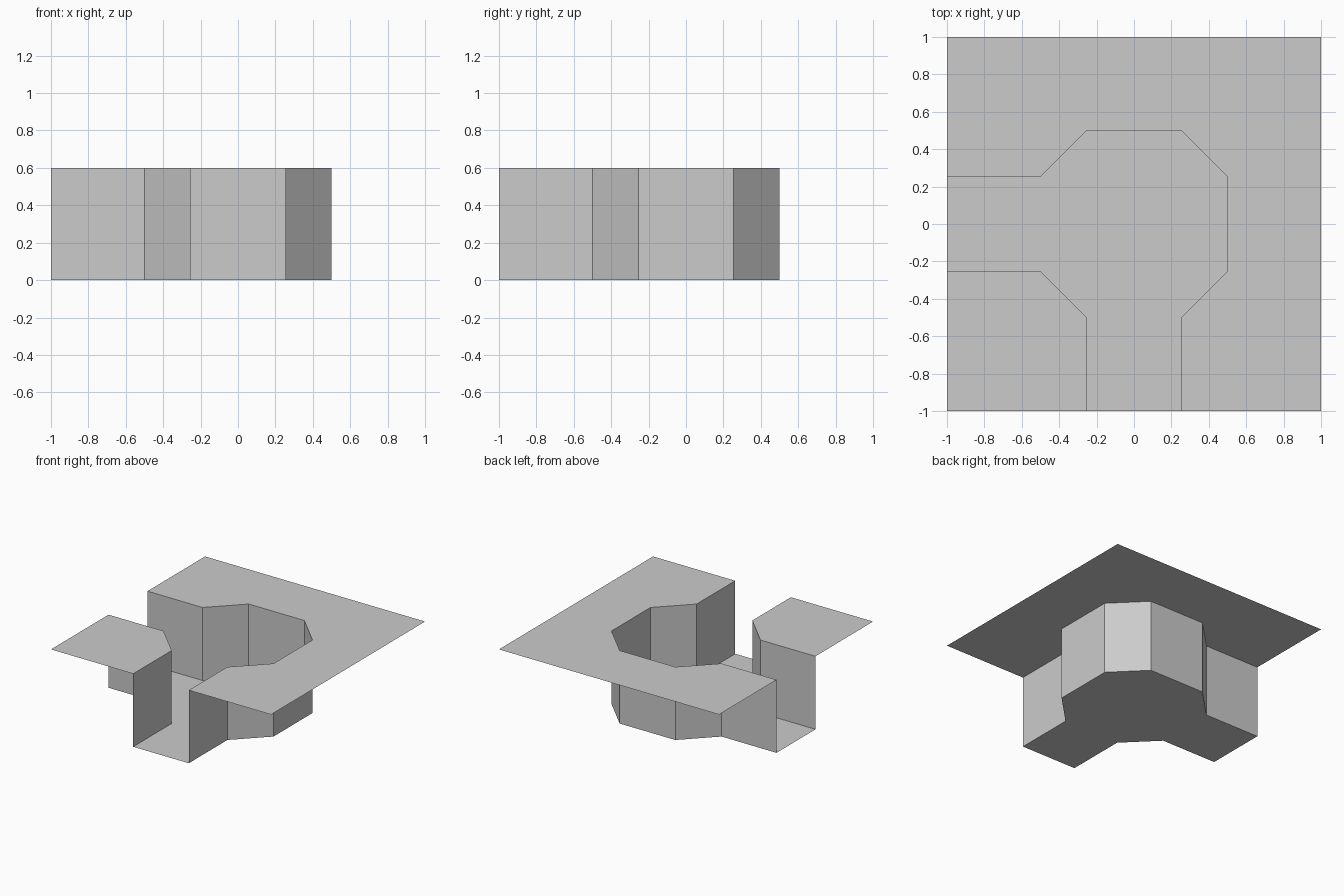
import bpy, bmesh

if "Cube" in bpy.data.objects:
    bpy.data.objects.remove(bpy.data.objects["Cube"])

TOP = 0.6           # height of the ground surface
H = 0.253           # half width of the channel
R = 0.5             # half width of the basin

# Plan outlines of the two channel banks
outer_bank = [(-1, H), (-R, H), (-H, R), (H, R), (R, H), (R, -H), (H, -R), (H, -1)]
inner_bank = [(-H, -1), (-H, -R), (-R, -H), (-1, -H)]


def make_object(name, faces, up=None):
    bm = bmesh.new()
    for pts in faces:
        bm.faces.new([bm.verts.new(p) for p in pts])
    bmesh.ops.remove_doubles(bm, verts=bm.verts, dist=1e-5)
    bm.normal_update()
    if up:
        for f in bm.faces:
            if f.normal.z < 0:
                f.normal_flip()
    mesh = bpy.data.meshes.new(name)
    bm.to_mesh(mesh)
    bm.free()
    obj = bpy.data.objects.new(name, mesh)
    bpy.context.collection.objects.link(obj)
    return obj


def at(pts, z):
    return [(x, y, z) for x, y in pts]


def walls(path):
    # Upright quads along an open path, facing into the channel
    return [[(*a, 0), (*a, TOP), (*b, TOP), (*b, 0)][::-1]
            for a, b in zip(path, path[1:])]


# Ground surface around the channel
make_object("outer_ground", [at(outer_bank + [(1, -1), (1, 1), (-1, 1)], TOP)], up=True)
make_object("corner_ground", [at(inner_bank + [(-1, -1)], TOP)], up=True)

# Channel and basin floor
make_object("channel_floor", [at(outer_bank + inner_bank, 0)], up=True)

# Channel walls, open at both ends
make_object("outer_wall", [w[::-1] for w in walls(outer_bank)])
make_object("inner_wall", [w[::-1] for w in walls(inner_bank)])
